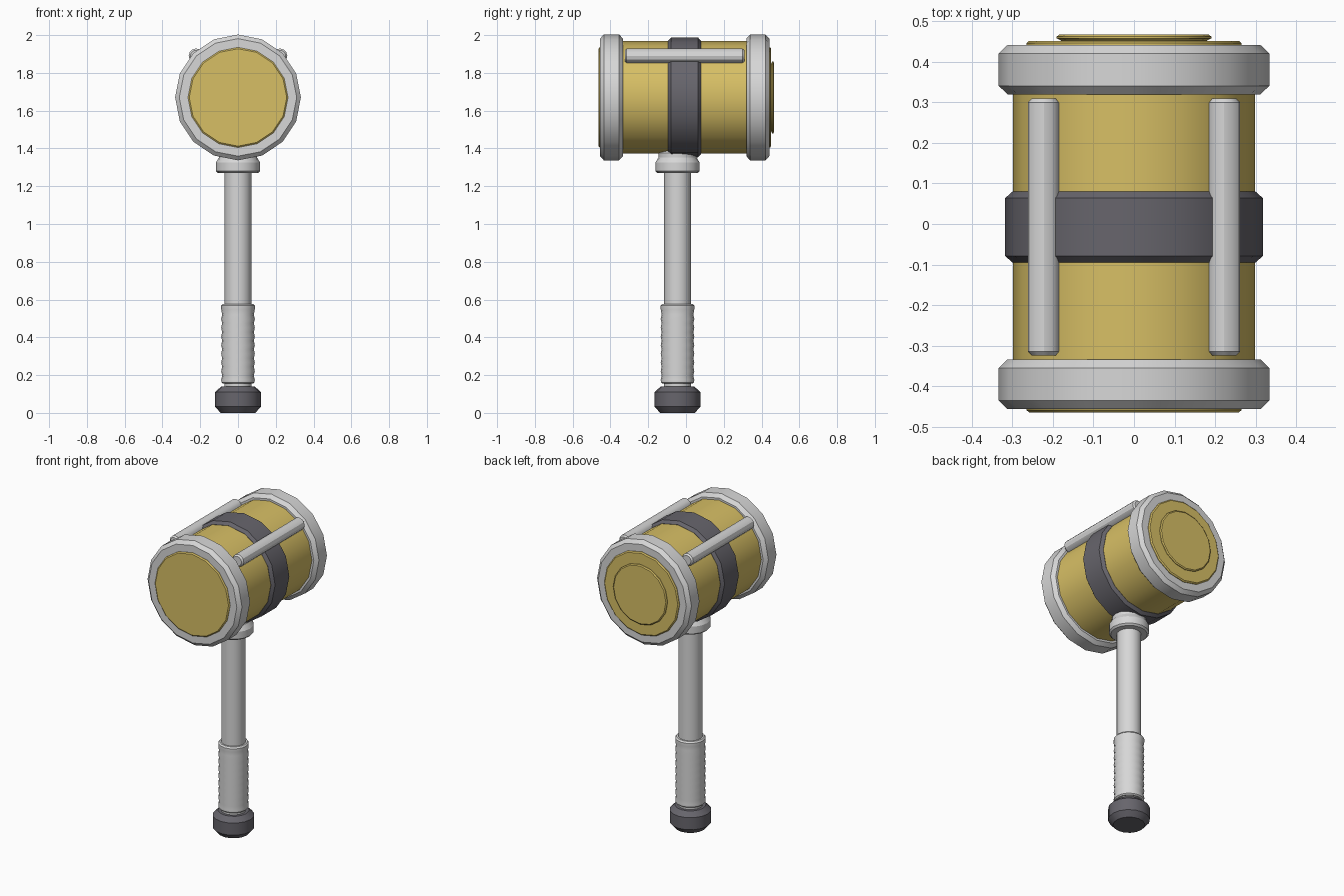
import bpy, bmesh, math
from mathutils import Matrix

if "Cube" in bpy.data.objects:
    bpy.data.objects.remove(bpy.data.objects["Cube"])


def material(name, rgb):
    m = bpy.data.materials.new(name)
    m.diffuse_color = (*rgb, 1)
    m.use_nodes = True
    m.node_tree.nodes["Principled BSDF"].inputs["Base Color"].default_value = m.diffuse_color
    return m


GOLD = material("gold", (0.68, 0.52, 0.13))
SILVER = material("light_grey", (0.68, 0.68, 0.68))
DARK = material("dark_grey", (0.135, 0.13, 0.15))

HEAD_Z = 1.67      # height of the head axis
HANDLE_Y = -0.045  # the handle sits slightly forward


def lathe(name, profile, mat, center, along_y=False, sides=16):
    """Revolve (radius, height) points into a capped solid about z or y."""
    bm = bmesh.new()
    rings = []
    for r, h in profile:
        ring = []
        for i in range(sides):
            a = 2 * math.pi * i / sides
            ring.append(bm.verts.new((r * math.cos(a), r * math.sin(a), h)))
        rings.append(ring)
    for lo, hi in zip(rings, rings[1:]):
        for i in range(sides):
            j = (i + 1) % sides
            bm.faces.new((lo[i], lo[j], hi[j], hi[i]))
    bm.faces.new(rings[0][::-1])
    bm.faces.new(rings[-1])
    if along_y:
        bm.transform(Matrix.Rotation(-math.pi / 2, 4, 'X'))
    bmesh.ops.translate(bm, verts=bm.verts, vec=center)
    bmesh.ops.recalc_face_normals(bm, faces=bm.faces)
    me = bpy.data.meshes.new(name)
    bm.to_mesh(me)
    bm.free()
    me.materials.append(mat)
    ob = bpy.data.objects.new(name, me)
    bpy.context.collection.objects.link(ob)
    bpy.ops.object.select_all(action='DESELECT')
    ob.select_set(True)
    bpy.context.view_layer.objects.active = ob
    bpy.ops.object.shade_smooth_by_angle(angle=math.radians(30))
    return ob


def drum(r, y0, y1, r_end, c):
    """Profile of a disc with chamfered rims."""
    return [(r_end, y0), (r, y0 + c), (r, y1 - c), (r_end, y1)]


# Head
head = (0, 0, HEAD_Z)
lathe("head_barrel", [(0.298, -0.40), (0.298, 0.40)], GOLD, head, True)
lathe("center_band", drum(0.317, -0.095, 0.08, 0.299, 0.016), DARK, head, True)
lathe("front_rim", drum(0.333, -0.456, -0.333, 0.311, 0.021), SILVER, head, True)
lathe("back_rim", drum(0.333, 0.319, 0.441, 0.311, 0.021), SILVER, head, True)
lathe("front_plate", [(0.258, -0.464), (0.265, -0.458), (0.265, -0.44)],
      GOLD, head, True)
lathe("back_plate", [(0.265, 0.42), (0.265, 0.445), (0.258, 0.451)],
      GOLD, head, True)
lathe("back_button", [(0.18, 0.44), (0.18, 0.452), (0.191, 0.457),
                      (0.191, 0.461), (0.184, 0.466)], GOLD, head, True)

# Side rods along the upper head
for side, x in (("left", -0.222), ("right", 0.222)):
    lathe(side + "_rod", drum(0.039, -0.324, 0.309, 0.03, 0.01), SILVER,
          (x, 0, 1.89), True, 12)

# Handle
base = (0, HANDLE_Y, 0)
lathe("pommel", [(0.092, 0), (0.121, 0.033), (0.121, 0.11), (0.09, 0.139)],
      DARK, base)
lathe("pommel_neck", [(0.072, 0.13), (0.072, 0.17)], SILVER, base)

# Rippled grip
grip = [(0.08, 0.155), (0.088, 0.162)]
count = 8
for i in range(count):
    z = 0.175 + i * 0.046
    grip += [(0.089, z), (0.084, z + 0.023)]
grip += [(0.089, 0.548), (0.089, 0.568), (0.081, 0.577)]
lathe("grip", grip, SILVER, base)

lathe("shaft", [(0.071, 0.55), (0.071, 1.40)], SILVER, base)
lathe("collar", [(0.106, 1.27), (0.117, 1.28), (0.117, 1.325),
                 (0.1, 1.353), (0.1, 1.375), (0.085, 1.39)], SILVER, base)
